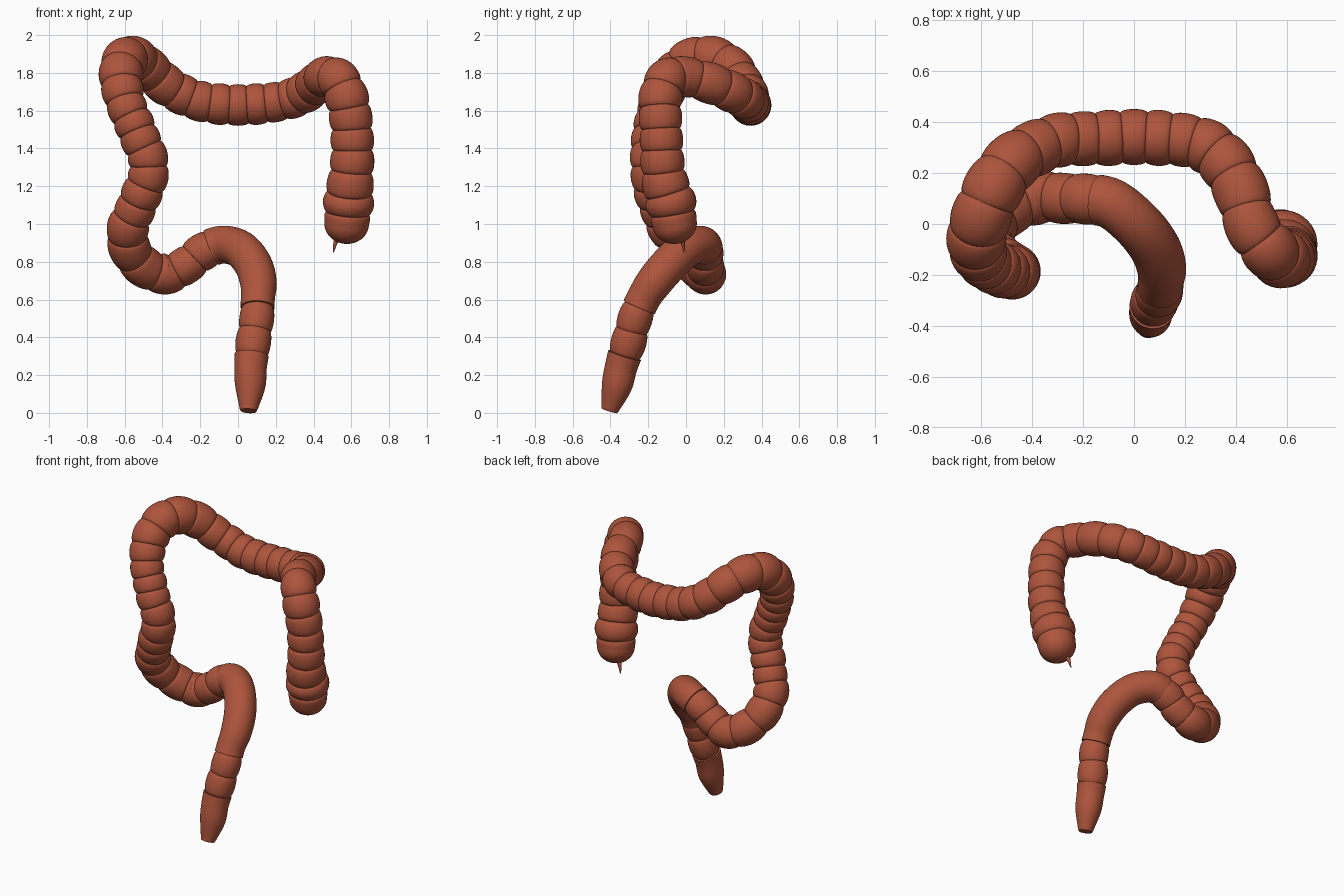
import bpy, bmesh, math
from mathutils import Vector

if "Cube" in bpy.data.objects:
    bpy.data.objects.remove(bpy.data.objects["Cube"])

flesh = bpy.data.materials.new("reddish brown flesh")
flesh.diffuse_color = (0.42, 0.09, 0.045, 1)
flesh.use_nodes = True
flesh.node_tree.nodes["Principled BSDF"].inputs["Base Color"].default_value = flesh.diffuse_color

# One entry per pouch along the gut: x, y, z, radius, crease depth
ASCENDING = [
    (.575, -.06, 1.00, .118, .12), (.585, -.08, 1.11, .136, .16),
    (.595, -.11, 1.22, .124, .16), (.605, -.125, 1.335, .117, .15),
    (.605, -.13, 1.445, .115, .15), (.597, -.135, 1.56, .115, .15),
    (.575, -.135, 1.67, .117, .15), (.53, -.10, 1.765, .112, .14)]
TRANSVERSE = [
    (.465, -.01, 1.78, .108, .14), (.42, .13, 1.745, .11, .14),
    (.36, .24, 1.70, .11, .14), (.285, .305, 1.665, .108, .13),
    (.195, .33, 1.645, .106, .13), (.10, .338, 1.635, .11, .13),
    (0, .342, 1.63, .11, .13), (-.10, .338, 1.635, .11, .13),
    (-.20, .335, 1.65, .108, .13), (-.295, .33, 1.685, .108, .13),
    (-.385, .30, 1.74, .11, .13), (-.475, .245, 1.82, .115, .13),
    (-.55, .145, 1.875, .12, .13), (-.60, .03, 1.865, .12, .13)]
DESCENDING = [
    (-.62, -.06, 1.79, .118, .14), (-.61, -.115, 1.70, .112, .15),
    (-.585, -.15, 1.61, .106, .15), (-.55, -.17, 1.53, .107, .15),
    (-.515, -.185, 1.445, .107, .15), (-.478, -.19, 1.355, .107, .15),
    (-.475, -.185, 1.255, .108, .15), (-.51, -.165, 1.16, .11, .15),
    (-.545, -.135, 1.075, .108, .15), (-.582, -.095, .985, .112, .15),
    (-.575, -.02, .875, .112, .14)]
SIGMOID = [
    (-.50, .06, .775, .11, .13), (-.38, .105, .735, .108, .13),
    (-.27, .10, .785, .10, .13), (-.19, .098, .85, .10, .10),
    (-.09, .08, .89, .10, 0), (.01, .0, .868, .10, 0),
    (.08, -.09, .785, .10, 0), (.108, -.17, .69, .097, 0),
    (.105, -.225, .605, .09, 0)]
RECTUM = [
    (.10, -.268, .505, .092, .14), (.08, -.305, .37, .094, .14),
    (.067, -.343, .245, .086, 0), (.065, -.367, .14, .08, 0),
    (.056, -.402, .022, .048, 0)]


def spline(p, t):
    """Catmull-Rom through p (Vectors), clamped ends extrapolated."""
    n = len(p)
    i = max(0, min(n - 2, int(math.floor(t))))
    f = t - i
    a = p[i - 1] if i > 0 else 2 * p[0] - p[1]
    b, c = p[i], p[i + 1]
    d = p[i + 2] if i + 2 < n else 2 * p[-1] - p[-2]
    return .5 * (2 * b + (c - a) * f + (2 * a - 5 * b + 4 * c - d) * f * f
                 + (3 * b - a - 3 * c + d) * f ** 3)


def sweep(name, rings, sides):
    """Skin circles given as (centre, radius) with a twist-free frame."""
    bm = bmesh.new()
    normal, loops = Vector((0, 1, 0)), []
    for k, (c, r) in enumerate(rings):
        tan = (rings[min(k + 1, len(rings) - 1)][0] - rings[max(k - 1, 0)][0]).normalized()
        normal = (normal - tan * normal.dot(tan)).normalized()
        side = tan.cross(normal)
        loops.append([bm.verts.new(c + r * (normal * math.cos(a) + side * math.sin(a)))
                      for a in (2 * math.pi * j / sides for j in range(sides))])
    for lo, hi in zip(loops, loops[1:]):
        for j in range(sides):
            m = (j + 1) % sides
            bm.faces.new((lo[j], lo[m], hi[m], hi[j]))
    bm.faces.new(loops[0][::-1])
    bm.faces.new(loops[-1])
    bmesh.ops.recalc_face_normals(bm, faces=bm.faces)
    me = bpy.data.meshes.new(name)
    bm.to_mesh(me)
    bm.free()
    me.materials.append(flesh)
    ob = bpy.data.objects.new(name, me)
    bpy.context.collection.objects.link(ob)
    bpy.ops.object.select_all(action='DESELECT')
    ob.select_set(True)
    bpy.context.view_layer.objects.active = ob
    bpy.ops.object.shade_smooth_by_angle(angle=math.radians(32))
    return ob


# Large intestine: pouched tube, round blind end first, open end last
nodes = ASCENDING + TRANSVERSE + DESCENDING + SIGMOID + RECTUM
pts = [Vector(n[:3]) for n in nodes]
rad = [Vector((n[3], 0, 0)) for n in nodes]
rings = []
start = (pts[1] - pts[0]).normalized()
for k in range(10):
    a = math.pi / 2 * (k + .15) / 10
    rings.append((pts[0] - start * .105 * math.cos(a), rad[0].x * math.sin(a)))
STEPS = 12
for i, n in enumerate(nodes):
    for k in range(STEPS + 1):
        s = -1 + 2 * k / STEPS
        u = math.sin(s * math.pi / 2) * .995
        t = i + u / 2
        if t < 0 or t > len(nodes) - 1:
            continue
        r = spline(rad, t).x * (1 - n[4] * (1 - math.sqrt(1 - u * u)))
        rings.append((spline(pts, t), r))
rings.append((pts[-1], rad[-1].x))
tip = (pts[-1] - pts[-2]).normalized()
rings.append((pts[-1] + tip * .012, .043))
sweep("large_intestine", rings, 40)

# Appendix: thin tapering tail under the blind end
tail = [Vector(p) for p in ((.54, -.03, .95), (.522, -.02, .915), (.512, -.015, .885), (.505, -.01, .85))]
sweep("appendix", [(spline(tail, k / 4), .02 - .0014 * k) for k in range(13)], 14)
